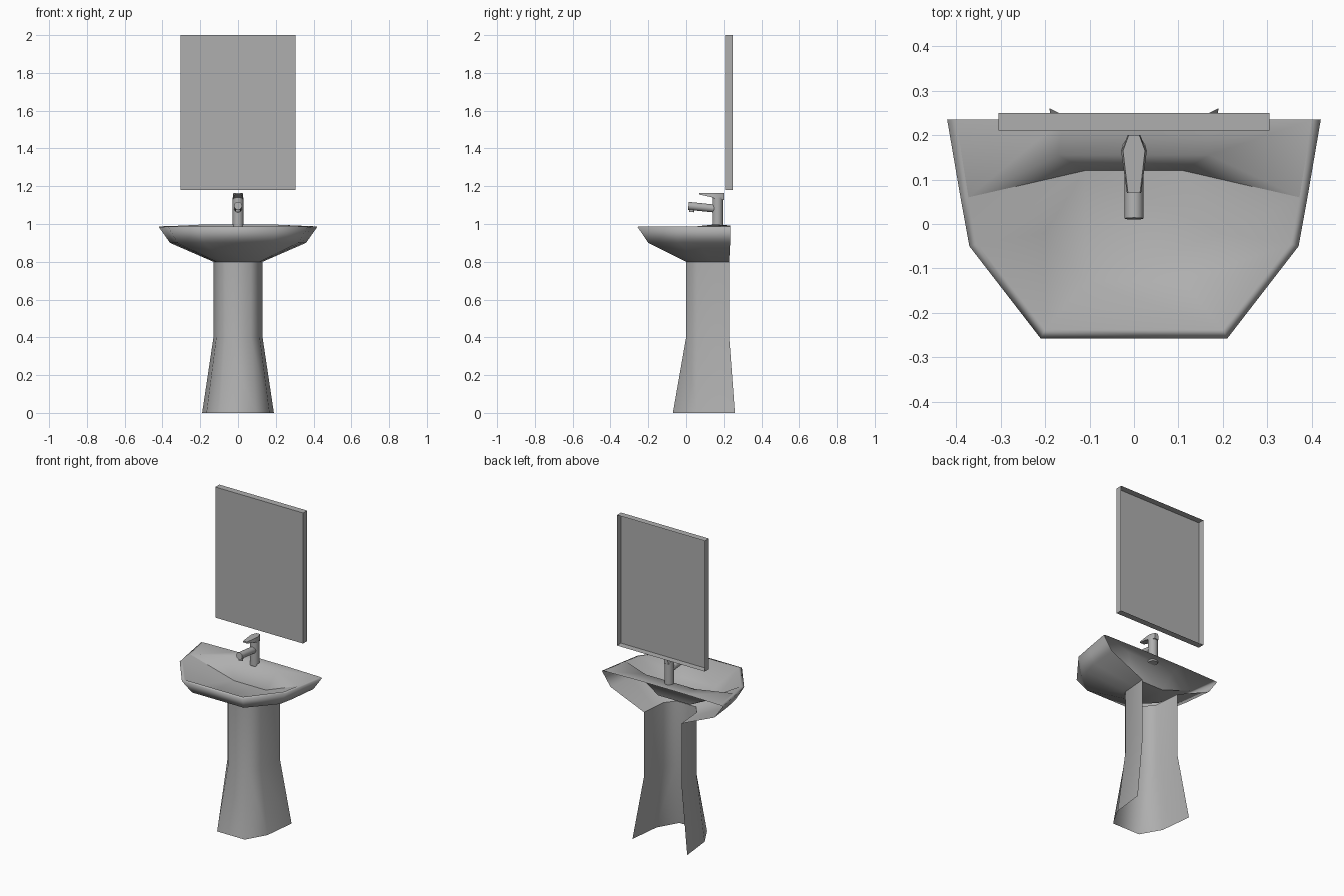
import bpy, bmesh, math
from mathutils import Vector

if "Cube" in bpy.data.objects:
    bpy.data.objects.remove(bpy.data.objects["Cube"])

grey = bpy.data.materials.new("grey")
grey.diffuse_color = (.43, .43, .43, 1)
grey.use_nodes = True
grey.node_tree.nodes["Principled BSDF"].inputs["Base Color"].default_value = grey.diffuse_color


def finish(name, bm, angle=None):
    bmesh.ops.remove_doubles(bm, verts=bm.verts, dist=1e-4)
    bmesh.ops.recalc_face_normals(bm, faces=bm.faces)
    me = bpy.data.meshes.new(name)
    bm.to_mesh(me)
    bm.free()
    me.materials.append(grey)
    ob = bpy.data.objects.new(name, me)
    bpy.context.collection.objects.link(ob)
    if angle:
        bpy.ops.object.select_all(action='DESELECT')
        ob.select_set(True)
        bpy.context.view_layer.objects.active = ob
        bpy.ops.object.shade_smooth_by_angle(angle=math.radians(angle))
    return ob


def symmetric(half):
    """Right-half points, back to front, continued around the left half."""
    return half + [(-x, y, z) for x, y, z in reversed(half)]


def loft(bm, rows, closed=False):
    """Skin quads between rows of points."""
    rows = [[bm.verts.new(p) for p in r] for r in rows]
    n = len(rows[0])
    for a, b in zip(rows, rows[1:]):
        for i in range(n if closed else n - 1):
            j = (i + 1) % n
            bm.faces.new((a[i], a[j], b[j], b[i]))
    return rows


def at(z, pts):
    return symmetric([(x, y, z) for x, y in pts])


def tube(name, p, q, r, n=16):
    p, q = Vector(p), Vector(q)
    d = q - p
    bm = bmesh.new()
    bmesh.ops.create_cone(bm, cap_ends=True, segments=n, radius1=r, radius2=r, depth=d.length)
    rot = d.to_track_quat('Z', 'Y').to_matrix()
    for v in bm.verts:
        v.co = rot @ v.co + (p + q) / 2
    return finish(name, bm, 40)


# pedestal: five-sided sheet, open at the back
neck = [(.13, .23), (.115, .06), (.068, 0)]
bm = bmesh.new()
loft(bm, [at(0, [(.19, .26), (.167, .055), (.096, -.07)]), at(.4, neck), at(.8, neck)])
finish("pedestal", bm, 80)

# basin: outer shell up to the lip, then the bowl inside it
lip = [(.40, .235), (.372, .06), (.352, -.045), (.2, -.238)]
bm = bmesh.new()
loft(bm, [at(.8, [(.13, .23), (.122, .14), (.115, .06), (.068, 0)]),
          at(.9, [(.36, .235), (.34, .06), (.32, -.04), (.18, -.2)]),
          at(.985, [(.42, .235), (.39, .06), (.37, -.05), (.21, -.257)]),
          at(.988, lip)])
floor = symmetric([(.11, .12, .87), (.2, -.02, .88), (.11, -.13, .887)])
rows = loft(bm, [at(.988, lip[1:]), floor])
bm.faces.new(rows[1])
finish("basin", bm, 180)

# tap ledge with a sloping wall down into the bowl
bm = bmesh.new()
rows = loft(bm, [symmetric([(.40, .235, .988), (.16, .235, .992)]),
                 symmetric([(.372, .06, .988), (.17, .155, .998)])])
b = [bm.verts.new(p) for p in ((.11, .12, .87), (-.11, .12, .87))]
c = rows[1]
bm.faces.new((c[0], c[1], b[0]))
bm.faces.new((c[1], c[2], b[1], b[0]))
bm.faces.new((c[2], c[3], b[1]))
finish("tap_ledge", bm, 180)

# tap
tube("tap_body", (0, .167, .985), (0, .167, 1.14), .028)
tube("tap_spout", (0, .16, 1.081), (0, .012, 1.096), .021)
tube("tap_nozzle", (0, .031, 1.09), (0, .029, 1.063), .013, 12)

# tap lever: stations front to back (y, half width, underside height)
bm = bmesh.new()
rows = loft(bm, [[(-w, y, z), (w, y, z), (w * .85, y, 1.165), (-w * .85, y, 1.165)]
                 for y, w, z in ((.07, .016, 1.156), (.135, .025, 1.142),
                                 (.165, .029, 1.13), (.2, .014, 1.128))], True)
bm.faces.new(rows[0])
bm.faces.new(rows[-1])
finish("tap_lever", bm, 35)

# mirror: shallow box without a back
bm = bmesh.new()
bmesh.ops.create_cube(bm, size=1)
for v in bm.verts:
    v.co = (v.co.x * .61, .23 + v.co.y * .04, 1.59 + v.co.z * .82)
back = [f for f in bm.faces if f.calc_center_median().y > .245]
bmesh.ops.delete(bm, geom=back, context='FACES')
finish("mirror", bm)
